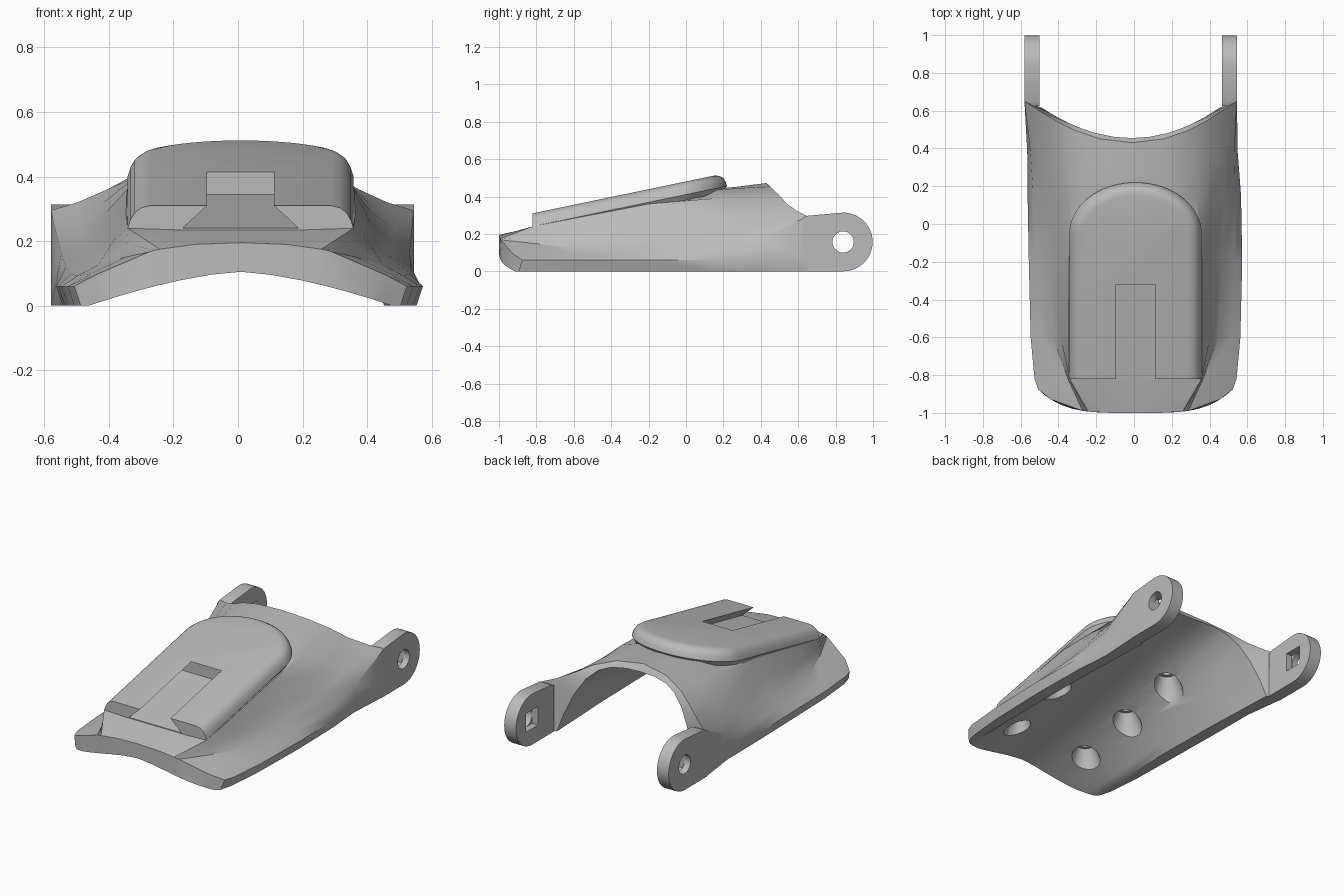
import bpy, bmesh, math

cube = bpy.data.objects.get("Cube")
if cube:
    bpy.data.objects.remove(cube, do_unlink=True)

grey = bpy.data.materials.new("plain grey")
grey.use_nodes = True
grey.diffuse_color = (0.5, 0.5, 0.5, 1)
grey.node_tree.nodes["Principled BSDF"].inputs["Base Color"].default_value = grey.diffuse_color


def make(name, verts, faces):
    mesh = bpy.data.meshes.new(name)
    mesh.from_pydata(verts, [], faces)
    bm = bmesh.new()
    bm.from_mesh(mesh)
    bmesh.ops.recalc_face_normals(bm, faces=bm.faces)
    bm.to_mesh(mesh)
    bm.free()
    mesh.materials.append(grey)
    ob = bpy.data.objects.new(name, mesh)
    bpy.context.collection.objects.link(ob)
    return ob


def loft(name, rings):
    """Skin closed rings of equal length, in order, and cap both ends."""
    n = len(rings[0])
    verts = [p for r in rings for p in r]
    faces = [(i * n + j, i * n + (j + 1) % n, (i + 1) * n + (j + 1) % n, (i + 1) * n + j)
             for i in range(len(rings) - 1) for j in range(n)]
    faces += [tuple(range(n)), tuple(range(len(verts) - n, len(verts)))]
    return make(name, verts, faces)


def apply(ob, kind, **settings):
    mod = ob.modifiers.new(kind, kind)
    for key, value in settings.items():
        setattr(mod, key, value)
    bpy.context.view_layer.objects.active = ob
    bpy.ops.object.modifier_apply(modifier=mod.name)


def cut(ob, *cutters):
    for c in cutters:
        apply(ob, "BOOLEAN", operation="DIFFERENCE", object=c, solver="EXACT")


def smooth(ob, angle=32):
    bpy.ops.object.select_all(action="DESELECT")
    ob.select_set(True)
    bpy.context.view_layer.objects.active = ob
    bpy.ops.object.shade_smooth_by_angle(angle=math.radians(angle))


def disc(x, y, z, r, axis, n=32):
    pts = [(r * math.cos(2 * math.pi * i / n), r * math.sin(2 * math.pi * i / n)) for i in range(n)]
    return [(x, y + a, z + b) if axis == "x" else (x + a, y + b, z) for a, b in pts]


def top_plane(y):
    return 0.31 + (y + 0.82) * 0.208


# Arched shell: y, outer half section, rim width, inner crown height, inner curve power
sections = [
    (-1.0, [(0, .195), (.14, .19), (.25, .175), (.265, .172), (.28, .168), (.45, .095)], .515, .105, 1.5),
    (-.82, [(0, .235), (.2, .235), (.35, .24), (.353, .19), (.358, .15), (.46, .1)], .535, .145, 1.8),
    (-.6, [(0, .28), (.2, .28), (.355, .283), (.395, .2), (.44, .127), (.505, .093)], .555, .19, 2.2),
    (-.2, [(0, .36), (.2, .36), (.352, .36), (.405, .25), (.46, .155), (.525, .098)], .565, .28, 2.6),
    (.15, [(0, .44), (.2, .435), (.33, .39), (.41, .29), (.48, .195), (.535, .12)], .565, .36, 3),
    (.28, [(0, .453), (.17, .445), (.31, .4), (.41, .32), (.49, .24), (.54, .16)], .557, .4, 3.4),
    (.43, [(0, .472), (.17, .453), (.3, .41), (.39, .36), (.48, .32), (.5625, .295)], .5625, .43, 4),
]
inner_steps = (1, .93, .82, .7, .55, .4, .2, 0)


def bend(y, x):
    """Rounds the front edge and hollows the back edge in plan."""
    if y < -.9:
        return y + .12 * (x / .51) ** 4
    return y + max(0, (y - .15) / .28) * .22 * min(1, x / .55) ** 2


rings = []
for y, outer, w, crown, power in sections:
    at_back = y > .4
    foot = w if at_back else w - .02
    pts = outer + [(w, .06), (foot, 0)]
    pts += [(.47 * u, crown * (1 - u ** power)) for u in inner_steps]
    # back edge slopes from the outer skin to the inner skin
    rings.append([(x, bend(y, x) + (.025 if at_back and k > 7 else 0), z)
                  for k, (x, z) in enumerate(pts)])
n = len(rings[0])
half = n // 2
verts = [p for r in rings for p in r]
faces = [(i * n + j, i * n + j + 1, (i + 1) * n + j + 1, (i + 1) * n + j)
         for i in range(len(rings) - 1) for j in range(n - 1)]
for base in (0, len(verts) - n):
    faces += [(base + j, base + j + 1, base + n - 2 - j, base + n - 1 - j) for j in range(half - 1)]
shell = make("arched_shell", verts, faces)
apply(shell, "MIRROR", use_clip=True, merge_threshold=.0005)
# the shell leans slightly sideways to meet the off-centre arms
for v in shell.data.vertices:
    v.co.x += .008 - .0255 * min(1, max(0, v.co.y / .6))

# Raised pad with a rounded back end and soft upper edge
rings = []
for inset, depth in ((.02, .1), (0, .07), (.008, .045), (.022, .022), (.042, .007), (.07, 0)):
    w, back = .35 - inset, .27 - inset
    plan = [(w, -.82), (w, -.4)]
    plan += [(w * math.cos(math.pi * i / 32), -.05 + back * math.sin(math.pi * i / 32)) for i in range(33)]
    plan += [(-w, -.4), (-w, -.82)]
    rings.append([(x + .008, y, top_plane(y) - depth) for x, y in plan])
pad = loft("raised_pad", rings)

# Dovetail slot open to the front of the pad
slot = loft("slot_cutter", [
    [(x + .008, y, top_plane(y) + d) for x, d in ((-.082, .02), (.082, .02), (.18, -.07), (-.18, -.07))]
    for y in (-.9, -.32)])
cut(pad, slot)

# Flared bolt pockets under the shell, each with a narrow blind hole
cutters = []
for side in (-1, 1):
    for y in (0, -.37, -.74):
        ceiling = top_plane(y) - .14
        cutters.append(loft("pocket_cutter", [disc(side * .25, y, z, r, "z") for z, r in
                                              ((ceiling - .2, .105), (ceiling - .1, .09), (ceiling, .05))]))
        cutters.append(loft("bolt_hole_cutter", [disc(side * .25, y, z, .028, "z")
                                                 for z in (ceiling - .03, ceiling + .05)]))
cut(shell, *cutters)
cut(pad, *cutters)
cutters.append(slot)

# Hinge arms with a round hole and a square nut recess on the inside
for name, centre, inward in (("right_hinge_arm", -.54, 1), ("left_hinge_arm", .505, -1)):
    outline = [(.625, 0), (.625, .285), (.65, .297)]
    outline += [(.84 + .158 * math.sin(math.pi * i / 24), .157 + .157 * math.cos(math.pi * i / 24))
                for i in range(25)]
    arm = loft(name, [[(centre + s * .04, y, z) for y, z in outline] for s in (-1, 1)])
    hole = loft("hole_cutter", [disc(centre + s * .1, .84, .157, .057, "x") for s in (-1, 1)])
    recess = loft("recess_cutter", [
        [(centre + inward * d, .84 + a * .058, .157 + b * .058)
         for a, b in ((-1, -1), (1, -1), (1, 1), (-1, 1))] for d in (0, .1)])
    cut(arm, hole, recess)
    cutters += [hole, recess]
    smooth(arm)

for c in cutters:
    bpy.data.objects.remove(c, do_unlink=True)
smooth(shell, 38)
smooth(pad, 35)
